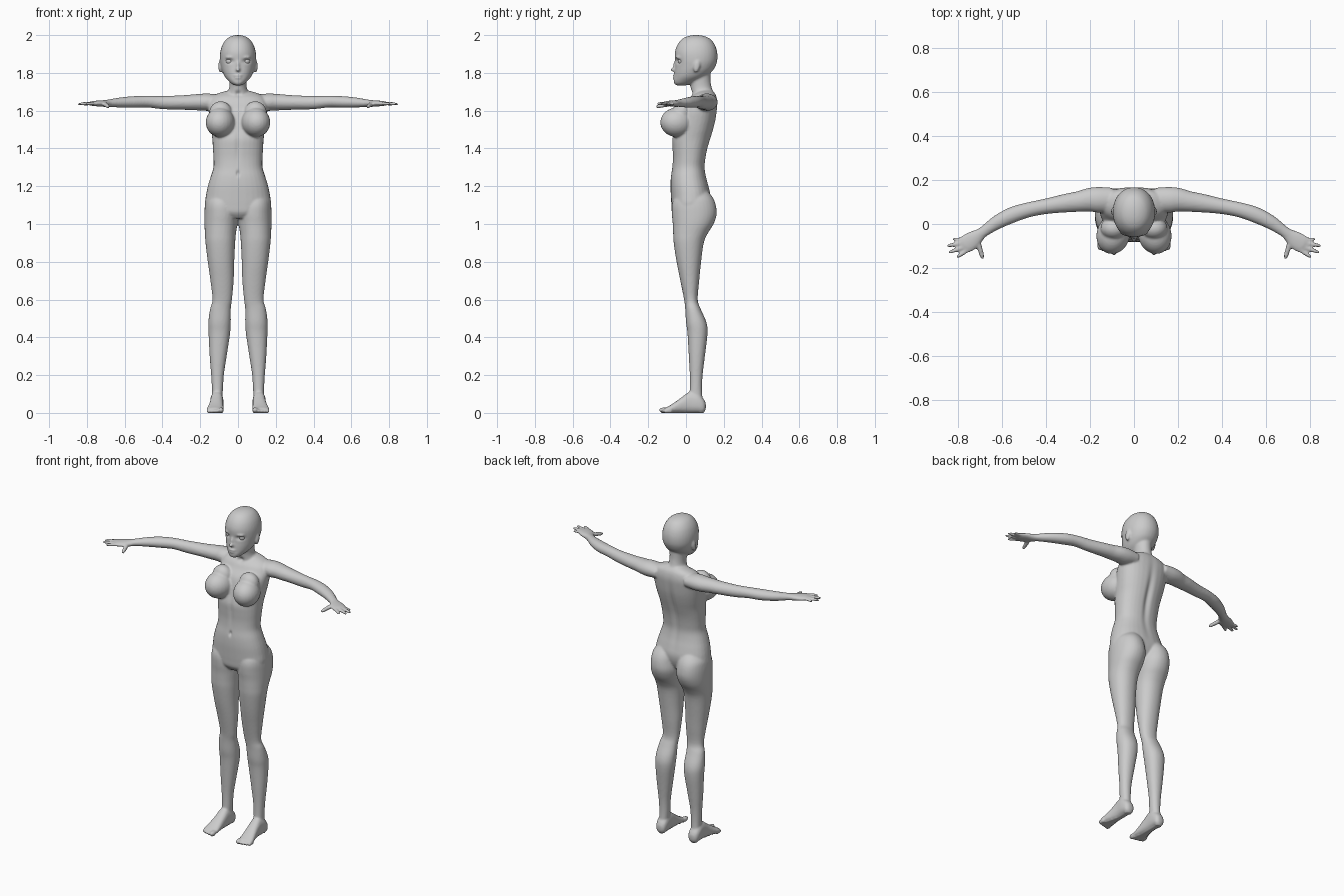
import bpy, bmesh
from math import cos, sin, pi, exp
from mathutils import Vector as V, Matrix

bm = bmesh.new()


def smooth(rows, k=4):
    """Catmull-Rom resampling of section rows."""
    out, n = [], len(rows)
    for i in range(n - 1):
        p = [rows[max(0, min(n - 1, j))] for j in (i - 1, i, i + 1, i + 2)]
        for s in range(k):
            t = s / k
            out.append([.5 * (2 * b + (c - a) * t + (2 * a - 5 * b + 4 * c - d) * t * t
                        + (3 * b - a - 3 * c + d) * t ** 3) for a, b, c, d in zip(*p)])
    return out + [list(rows[-1])]


def loft(sections, n=32, power=2.0, side=1):
    """Closed skin over (centre, half axis u, half axis v) rings."""
    rings = []
    for c, u, v in sections:
        ring = []
        for i in range(n):
            a = 2 * pi * i / n
            ca, sa = cos(a), sin(a)
            e = 2 / power
            p = c + u * (abs(ca) ** e * (1 if ca > 0 else -1)) + v * (abs(sa) ** e * (1 if sa > 0 else -1))
            ring.append(bm.verts.new((p.x * side, p.y, p.z)))
        rings.append(ring)
    for a, b in zip(rings, rings[1:]):
        for i in range(n):
            bm.faces.new((a[i], a[(i + 1) % n], b[(i + 1) % n], b[i]))
    bm.faces.new(rings[0])
    bm.faces.new(rings[-1])


def upright(rows, power=2.0, side=1):
    """Rows of z, x min, x max, y front, y back."""
    loft([(V(((a + b) / 2, (f + k) / 2, z)), V(((b - a) / 2, 0, 0)), V((0, (k - f) / 2, 0)))
          for z, a, b, f, k in smooth(rows)], power=power, side=side)


def limb(rows, n=24, side=1, k=4):
    """Rows of x, y, z, horizontal radius, vertical radius along a path."""
    r = smooth(rows, k)
    secs = []
    for i, (x, y, z, rh, rv) in enumerate(r):
        t = V(r[min(i + 1, len(r) - 1)][:3]) - V(r[max(i - 1, 0)][:3])
        u = V((-t.y, t.x, 0)).normalized()
        secs.append((V((x, y, z)), u * rh, t.cross(u).normalized() * rv))
    loft(secs, n, side=side)


def ball(c, r, rot=0, axis='Z'):
    m = Matrix.Translation(c) @ Matrix.Rotation(rot, 4, axis) @ Matrix.Diagonal((*r, 1))
    bmesh.ops.create_uvsphere(bm, u_segments=24, v_segments=16, radius=1, matrix=m)


# torso
torso = [(1.708, .05, .07, .14), (1.69, .11, .045, .155), (1.67, .14, .02, .163), (1.64, .155, 0, .167),
         (1.6, .156, -.03, .164), (1.55, .15, -.047, .157), (1.5, .143, -.06, .145),
         (1.45, .136, -.073, .13), (1.4, .133, -.072, .115), (1.35, .13, -.07, .105),
         (1.3, .13, -.073, .1), (1.25, .145, -.08, .107), (1.2, .16, -.082, .12),
         (1.15, .17, -.08, .13), (1.1, .174, -.077, .122), (1.06, .15, -.072, .1), (1.03, .06, -.05, .06)]
upright([(z, -w, w, f, b) for z, w, f, b in torso], 2.3)

# neck
neck = [(1.66, .075, .03, .155), (1.69, .06, .03, .148), (1.72, .047, .025, .137),
        (1.76, .046, .02, .13), (1.82, .05, .02, .13)]
upright([(z, -w, w, f, b) for z, w, f, b in neck])

# head
head = [(2.0, .01, .045, .065), (1.995, .034, .012, .096), (1.98, .06, -.02, .128), (1.95, .082, -.045, .152),
        (1.91, .094, -.059, .165), (1.87, .096, -.058, .166), (1.84, .092, -.057, .158),
        (1.81, .084, -.06, .14), (1.78, .07, -.062, .105), (1.757, .05, -.065, .065),
        (1.742, .033, -.062, .03), (1.734, .016, -.05, .0)]
upright([(z, -w, w, f, b) for z, w, f, b in head], 2.1)

# nose and lips
ball((0, -.064, 1.817), (.012, .018, .011))
ball((0, -.057, 1.838), (.009, .012, .032), -.15, 'X')
ball((0, -.061, 1.785), (.022, .011, .006))
ball((0, -.06, 1.775), (.018, .011, .007))

leg = [(1.18, .03, .13, -.02, .11), (1.14, .01, .165, -.06, .142), (1.1, .004, .175, -.075, .158),
       (1.05, -.002, .178, -.075, .162), (1.0, .003, .178, -.07, .146), (.95, .011, .175, -.068, .115),
       (.9, .015, .172, -.065, .094), (.8, .02, .16, -.05, .08), (.7, .023, .146, -.03, .07),
       (.6, .032, .135, -.01, .062), (.55, .038, .148, -.004, .078), (.48, .038, .157, 0, .108),
       (.42, .042, .156, .008, .114), (.3, .06, .15, .015, .1), (.2, .075, .142, .02, .088),
       (.12, .08, .138, .02, .085), (.05, .085, .138, .015, .09)]
arm = [(.1, .11, 1.645, .055, .04), (.16, .11, 1.645, .058, .046), (.2, .11, 1.645, .054, .044),
       (.25, .102, 1.644, .047, .041), (.3, .096, 1.643, .043, .038), (.4, .08, 1.643, .035, .035),
       (.48, .064, 1.648, .034, .031), (.55, .042, 1.646, .036, .031), (.62, .008, 1.643, .032, .027),
       (.68, -.033, 1.64, .025, .02), (.705, -.052, 1.638, .03, .018), (.735, -.074, 1.638, .041, .016),
       (.765, -.094, 1.638, .041, .013), (.778, -.102, 1.638, .034, .009)]
# base x, y then tip x, y, tip z, radius
fingers = [(.772, -.07, .825, -.068, 1.632, .0085), (.778, -.085, .848, -.1, 1.635, .0095),
           (.772, -.105, .841, -.13, 1.636, .0095), (.755, -.118, .806, -.153, 1.636, .0095),
           (.71, -.075, .685, -.16, 1.62, .012)]
foot = [(.105, .11, .014, .02, .05), (.092, .111, .03, .0, .075), (.06, .112, .035, 0, .105),
        (.02, .112, .034, 0, .112), (-.02, .114, .036, 0, .085), (-.06, .118, .041, 0, .056),
        (-.09, .121, .045, 0, .037), (-.112, .121, .042, 0, .026)]

for s in (1, -1):
    upright(leg, 2.15, s)
    limb(arm, side=s)
    for bx, by, tx, ty, tz, r in fingers:
        pts = [(bx + (tx - bx) * t, by + (ty - by) * t, 1.638 + (tz - 1.638) * t, r * q, r * q)
               for t, q in ((-.2, .9), (.2, 1.05), (.5, 1), (.8, .9), (.95, .65), (1, .3))]
        limb(pts, 12, s, 2)
    # foot and toes
    loft([(V((x, y, (lo + hi) / 2)), V((w, 0, 0)), V((0, 0, (hi - lo) / 2)))
          for y, x, w, lo, hi in smooth(foot)], power=2.4, side=s)
    for i in range(5):
        r = .015 if i == 0 else .0105 - .0006 * i
        ball((s * (.09 + .0165 * i + (.003 if i else 0)), -.115 + .0045 * i, r), (r, .029 - .001 * i, r))
    # bust, ears, brows, cheeks
    ball((s * .094, -.047, 1.538), (.076, .09, .078), s * .25)
    ball((s * .092, -.02, 1.59), (.06, .05, .06))
    ball((s * .095, .057, 1.835), (.009, .017, .034), -.2, 'X')
    ball((s * .042, -.041, 1.882), (.026, .014, .007), s * .3)

# fuse all parts into one smooth skin
bmesh.ops.recalc_face_normals(bm, faces=bm.faces)
me = bpy.data.meshes.new("body")
bm.to_mesh(me)
bm.free()
body = bpy.data.objects.new("body", me)
bpy.context.collection.objects.link(body)
bpy.context.view_layer.objects.active = body
body.select_set(True)
rm = body.modifiers.new("fuse", 'REMESH')
rm.mode, rm.voxel_size = 'VOXEL', .006
sm = body.modifiers.new("relax", 'SMOOTH')
sm.factor, sm.iterations = .5, 5
for name in ("fuse", "relax"):
    bpy.ops.object.modifier_apply(modifier=name)

# hollows: centre, radii, push along y (eye sockets, navel, spine, collar, mouth corners)
hollows = [((.045, -.045, 1.862), (.021, .04, .011), .012), ((-.045, -.045, 1.862), (.021, .04, .011), .012),
           ((0, -.08, 1.268), (.007, .03, .014), .012), ((0, .14, 1.42), (.018, .06, .17), -.013),
           ((0, -.06, 1.42), (.012, .04, .08), .006), ((0, .03, 1.69), (.014, .04, .014), .01),
           ((0, -.07, 1.78), (.022, .03, .003), .005)]
for v in body.data.vertices:
    for c, r, d in hollows:
        q = sum(((v.co[i] - c[i]) / r[i]) ** 2 for i in range(3))
        if q < 8:
            v.co.y += d * exp(-q)
    if v.co.z < .004:
        v.co.z = 0
bpy.ops.object.shade_smooth()

# eyes
for s, name in ((1, "eye_left"), (-1, "eye_right")):
    bpy.ops.mesh.primitive_uv_sphere_add(segments=24, ring_count=16, radius=.019, location=(s * .045, -.023, 1.862))
    bpy.context.object.name = name
    bpy.ops.object.shade_smooth()
